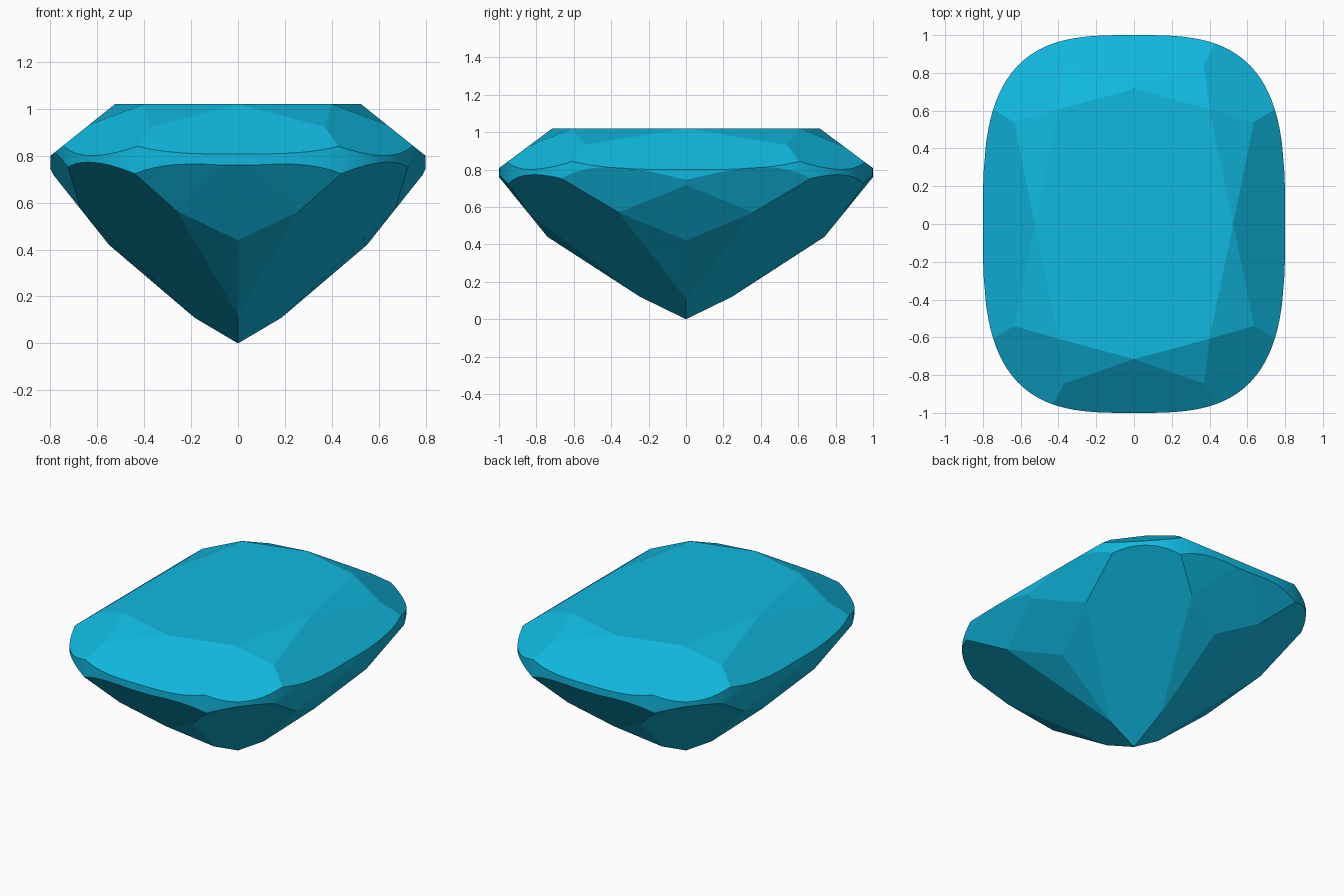
import bpy, bmesh, math
from mathutils import Vector

if "Cube" in bpy.data.objects:
    bpy.data.objects.remove(bpy.data.objects["Cube"])

CENTER = Vector((0, 0, 0.7))
TABLE_Z = 1.02
SEGMENTS = 144

# Key facet corners in one quadrant (crown, then pavilion)
crown_x, crown_y = (0.525, 0, 1.02), (0, 0.715, 1.02)
table_corner = (0.4, 0.608, 1.02)
kite_x, kite_y = (0.635, 0.54, 0.932), (0.37, 0.845, 0.923)
pav_x, pav_y = (0.55, 0, 0.42), (0, 0.74, 0.44)
junction_x, junction_y = (0.67, 0.36, 0.571), (0.26, 0.84, 0.563)
tip_x, tip_y = (0.18, 0, 0.105), (0, 0.25, 0.1225)

# Each facet is a plane through three points, mirrored to all quadrants
FACETS = [
    (crown_x, kite_x, (0.635, -0.54, 0.932)),         # crown side main
    (crown_y, kite_y, (-0.37, 0.845, 0.923)),         # crown end main
    (table_corner, kite_x, kite_y),                   # crown corner
    (crown_x, table_corner, kite_x),                  # star facets
    (crown_y, table_corner, kite_y),
    (pav_x, junction_x, (0.67, -0.36, 0.571)),        # pavilion diamonds
    (pav_y, junction_y, (-0.26, 0.84, 0.563)),
    ((0.8, 0, 0.745), junction_x, (0.715, 0.63, 0.725)),   # lower girdle
    ((0, 1, 0.755), junction_y, (0.4, 0.955, 0.725)),
    (pav_x, tip_x, junction_x),                       # pavilion slivers
    (pav_y, tip_y, junction_y),
    ((0, 0, 0), junction_x, junction_y),              # pavilion corner
]


def cushion_outline():
    n = 3.2
    pts = []
    for i in range(SEGMENTS):
        a = 2 * math.pi * i / SEGMENTS
        c, s = math.cos(a), math.sin(a)
        r = (abs(c) ** n + abs(s) ** n) ** (-1 / n)
        pts.append((0.8 * r * c, r * s))
    return pts


def cut(bm, point, normal):
    geom = bm.verts[:] + bm.edges[:] + bm.faces[:]
    bmesh.ops.bisect_plane(bm, geom=geom, dist=1e-5, plane_co=point,
                           plane_no=normal, clear_outer=True)
    bmesh.ops.remove_doubles(bm, verts=bm.verts[:], dist=1e-5)
    rim = [e for e in bm.edges if e.is_boundary]
    if rim:
        bmesh.ops.holes_fill(bm, edges=rim, sides=0)


# Rough stone: cushion prism
bm = bmesh.new()
base = bm.faces.new([bm.verts.new((x, y, -0.1)) for x, y in cushion_outline()])
top = bmesh.ops.extrude_face_region(bm, geom=[base], use_keep_orig=True)
for v in top["geom"]:
    if isinstance(v, bmesh.types.BMVert):
        v.co.z = TABLE_Z

# Cut every facet
done = set()
for tri in FACETS:
    for sx in (1, -1):
        for sy in (1, -1):
            a, b, c = (Vector((p[0] * sx, p[1] * sy, p[2])) for p in tri)
            normal = (b - a).cross(c - a).normalized()
            if normal.dot(a - CENTER) < 0:
                normal = -normal
            key = tuple(round(k, 3) + 0.0 for k in normal)
            if key not in done:
                done.add(key)
                cut(bm, a, normal)

# Smooth girdle band, flat facets
bmesh.ops.recalc_face_normals(bm, faces=bm.faces[:])
bm.normal_update()
for f in bm.faces:
    f.smooth = abs(f.normal.z) < 0.01
for e in bm.edges:
    e.smooth = all(f.smooth for f in e.link_faces)

mesh = bpy.data.meshes.new("cushion_gem")
bm.to_mesh(mesh)
bm.free()
gem = bpy.data.objects.new("cushion_gem", mesh)
bpy.context.collection.objects.link(gem)

mat = bpy.data.materials.new("blue_gem")
mat.diffuse_color = (0.005, 0.48, 0.74, 1)
mat.use_nodes = True
mat.node_tree.nodes["Principled BSDF"].inputs["Base Color"].default_value = mat.diffuse_color
mesh.materials.append(mat)
